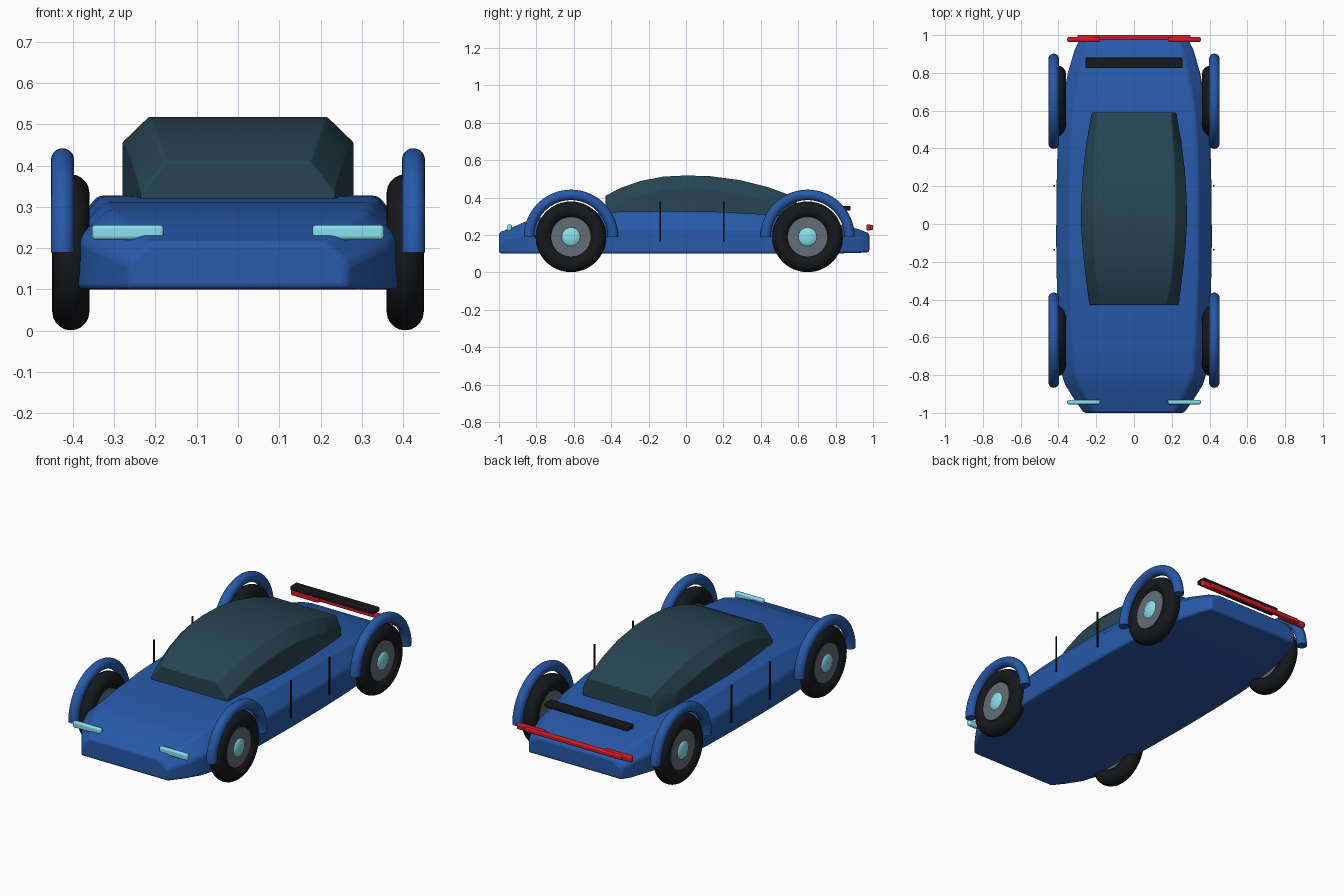
import bpy, bmesh, math
from mathutils import Vector

if "Cube" in bpy.data.objects:
    bpy.data.objects.remove(bpy.data.objects["Cube"])


def material(name, color):
    m = bpy.data.materials.new(name)
    m.diffuse_color = (*color, 1)
    m.use_nodes = True
    m.node_tree.nodes["Principled BSDF"].inputs["Base Color"].default_value = m.diffuse_color
    return m


BLUE = material("blue paint", (0.02, 0.1, 0.4))
GLASS = material("dark glass", (0.02, 0.06, 0.085))
BLACK = material("black", (0.008, 0.009, 0.011))
METAL = material("grey metal", (0.13, 0.15, 0.18))
CYAN = material("cyan", (0.25, 0.75, 0.85))
RED = material("red", (0.65, 0.01, 0.02))


def finish(obj, mat, bevel=0, angle=30):
    obj.data.materials.append(mat)
    if bevel:
        b = obj.modifiers.new("bevel", 'BEVEL')
        b.width, b.segments, b.limit_method = bevel, 3, 'ANGLE'
        b.angle_limit = math.radians(28)
    bpy.ops.object.select_all(action='DESELECT')
    obj.select_set(True)
    bpy.context.view_layer.objects.active = obj
    bpy.ops.object.shade_smooth_by_angle(angle=math.radians(angle))
    return obj


def mesh_object(name, bm, mat, bevel=0, angle=30):
    bmesh.ops.recalc_face_normals(bm, faces=bm.faces)
    me = bpy.data.meshes.new(name)
    bm.to_mesh(me)
    bm.free()
    obj = bpy.data.objects.new(name, me)
    bpy.context.collection.objects.link(obj)
    return finish(obj, mat, bevel, angle)


def loft(name, sections, mat, bevel):
    # section: y, lower half width, upper half width, base z, shoulder z, top z
    bm = bmesh.new()
    rings = []
    for y, w, wt, zb, zm, zt in sections:
        half = [(w, zb), (w, zm), (wt, zt)]
        pts = half + [(-x, z) for x, z in reversed(half)]
        rings.append([bm.verts.new((x, y, z)) for x, z in pts])
    for a, b in zip(rings, rings[1:]):
        for i in range(6):
            j = (i + 1) % 6
            bm.faces.new((a[i], a[j], b[j], b[i]))
    bm.faces.new(rings[0])
    bm.faces.new(rings[-1])
    return mesh_object(name, bm, mat, bevel)


def box(name, loc, size, mat, bevel=0):
    bm = bmesh.new()
    bmesh.ops.create_cube(bm, size=1)
    for v in bm.verts:
        v.co = Vector(a * b for a, b in zip(v.co, size)) + Vector(loc)
    return mesh_object(name, bm, mat, bevel)


def ring(name, center, major, minor, mat, sweep=360):
    # Tube around the x axis; a partial sweep is capped
    bm = bmesh.new()
    steps, sides = 48, 20
    full = sweep == 360
    loops = []
    for i in range(steps if full else steps + 1):
        a = math.radians(sweep * i / steps)
        loop = []
        for k in range(sides):
            t = math.tau * k / sides
            r = major + minor * math.cos(t)
            loop.append(bm.verts.new(Vector(center) + Vector(
                (minor * math.sin(t), r * math.cos(a), r * math.sin(a)))))
        loops.append(loop)
    for a, b in zip(loops, loops[1:] + loops[:1] if full else loops[1:]):
        for k in range(sides):
            j = (k + 1) % sides
            bm.faces.new((a[k], a[j], b[j], b[k]))
    if not full:
        bm.faces.new(loops[0])
        bm.faces.new(loops[-1])
    return mesh_object(name, bm, mat)


# Hull
loft("body", [
    (-1.0, .265, .215, .102, .165, .213),
    (-.93, .315, .25, .1, .185, .24),
    (-.85, .365, .29, .1, .21, .275),
    (-.78, .387, .315, .1, .225, .293),
    (-.6, .4, .325, .1, .23, .31),
    (-.35, .408, .335, .1, .235, .325),
    (-.1, .412, .34, .1, .238, .327),
    (.15, .411, .34, .1, .236, .325),
    (.4, .405, .335, .1, .23, .312),
    (.6, .388, .32, .1, .222, .295),
    (.8, .35, .285, .101, .205, .26),
    (.92, .315, .255, .104, .19, .232),
    (.98, .285, .23, .107, .175, .208)], BLUE, .012)

# Glass canopy
loft("canopy", [
    (-.43, .235, .175, .28, .335, .41),
    (-.35, .247, .19, .28, .375, .451),
    (-.245, .26, .203, .28, .415, .488),
    (-.12, .273, .212, .28, .445, .512),
    (0, .28, .216, .28, .456, .518),
    (.13, .279, .217, .28, .45, .514),
    (.29, .269, .215, .28, .42, .493),
    (.44, .25, .207, .27, .38, .455),
    (.59, .224, .195, .26, .335, .4)], GLASS, .005)

# Wheels and arches
for end, y in (("front", -.615), ("rear", .65)):
    for side, s in (("left", -1), ("right", 1)):
        tag = f"{end}_{side}"
        ring(tag + "_tyre", (s * .405, y, .19), .144, .045, BLACK)
        ring(tag + "_arch", (s * .425, y, .19), .224, .028, BLUE, 180)
        bpy.ops.mesh.primitive_cylinder_add(vertices=40, radius=.107, depth=.064,
            location=(s * .405, y, .19), rotation=(0, math.pi / 2, 0))
        rim = bpy.context.object
        rim.name = tag + "_rim"
        finish(rim, METAL)
        bpy.ops.mesh.primitive_uv_sphere_add(segments=32, ring_count=16, radius=1,
            location=(s * .43, y, .19))
        cap = bpy.context.object
        cap.name = tag + "_hub_cap"
        cap.scale = (.02, .053, .053)
        finish(cap, CYAN)

# Lights and door seams on both sides
for side, s in (("left", -1), ("right", 1)):
    box(side + "_headlight", (s * .267, -.943, .238), (.174, .024, .036), CYAN, .009)
    box(side + "_tail_light", (s * .267, .977, .24), (.174, .026, .034), RED, .009)
    for n, y in (("front", -.137), ("rear", .203)):
        box(f"{side}_{n}_door_seam", (s * .422, y, .272), (.006, .008, .213), BLACK)

# Rear light strip and spoiler
box("tail_light_strip", (0, .988, .24), (.6, .024, .026), RED, .007)
box("spoiler", (0, .853, .342), (.514, .055, .025), BLACK, .005)
